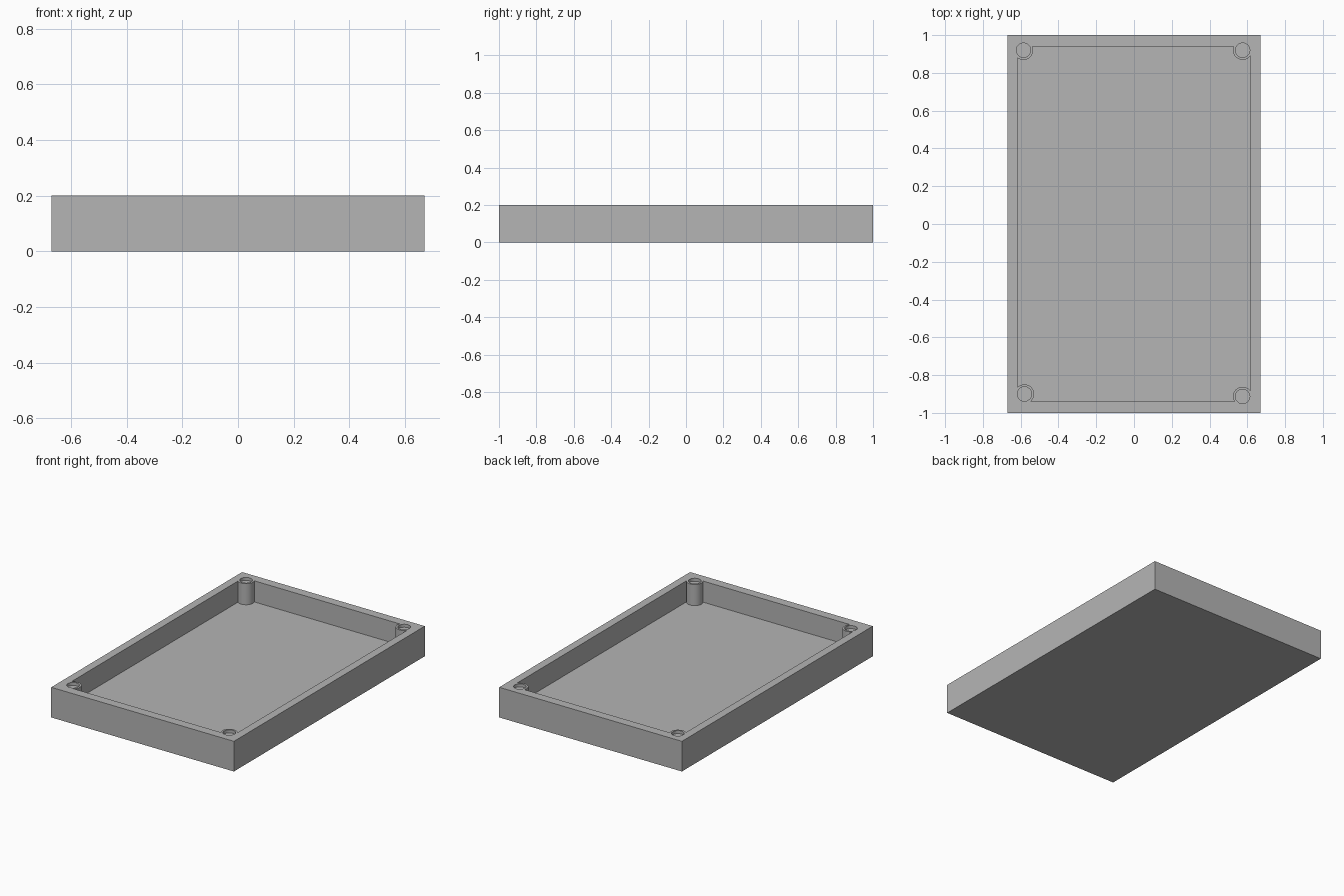
import bpy
import math

if "Cube" in bpy.data.objects:
    bpy.data.objects.remove(bpy.data.objects["Cube"], do_unlink=True)

HEIGHT, FLOOR = 0.2, 0.06
INNER_X, INNER_Y = 0.617, 0.94
POST_RADIUS, HOLE_RADIUS, HOLE_DEPTH = 0.051, 0.038, 0.02
POSTS = [(-0.585, 0.92), (0.575, 0.92), (-0.58, -0.9), (0.575, -0.913)]

grey = bpy.data.materials.new("plain grey")
grey.use_nodes = True
grey.diffuse_color = (0.46, 0.46, 0.46, 1)
grey.node_tree.nodes["Principled BSDF"].inputs["Base Color"].default_value = grey.diffuse_color


def box(name, x, y, half_x, half_y, bottom, top):
    bpy.ops.mesh.primitive_cube_add(size=2, location=(x, y, (bottom + top) / 2))
    ob = bpy.context.object
    ob.name = name
    ob.scale = (half_x, half_y, (top - bottom) / 2)
    bpy.ops.object.transform_apply(location=True, rotation=True, scale=True)
    ob.data.materials.append(grey)
    return ob


def cylinder(name, x, y, radius, bottom, top):
    bpy.ops.mesh.primitive_cylinder_add(vertices=48, radius=radius, depth=top - bottom,
                                        location=(x, y, (bottom + top) / 2))
    ob = bpy.context.object
    ob.name = name
    ob.data.materials.append(grey)
    return ob


def cut(target, cutter):
    cutter.hide_render = True
    mod = target.modifiers.new("cut", "BOOLEAN")
    mod.operation = "DIFFERENCE"
    mod.solver = "EXACT"
    mod.object = cutter
    bpy.context.view_layer.objects.active = target
    bpy.ops.object.modifier_apply(modifier=mod.name)
    bpy.data.objects.remove(cutter, do_unlink=True)


# Solid block and the pocket to be hollowed out of it
tray = box("tray", 0, 0, 0.67, 1, 0, HEIGHT)
pocket = box("pocket_cutter", 0, 0, INNER_X, INNER_Y, FLOOR, HEIGHT + 0.1)

# Leave round corner posts standing, joined solidly to the walls
for x, y in POSTS:
    cut(pocket, cylinder("post_shape", x, y, POST_RADIUS, 0, 0.5))
    cut(pocket, box("corner_fill", math.copysign(INNER_X, x), math.copysign(INNER_Y, y),
                    0.03, 0.03, -0.1, 0.6))
cut(tray, pocket)

# Shallow round recesses in the post tops
for x, y in POSTS:
    cut(tray, cylinder("recess_cutter", x, y, HOLE_RADIUS, HEIGHT - HOLE_DEPTH, HEIGHT + 0.1))

bpy.ops.object.select_all(action="DESELECT")
tray.select_set(True)
bpy.context.view_layer.objects.active = tray
bpy.ops.object.shade_smooth_by_angle(angle=math.radians(30))
